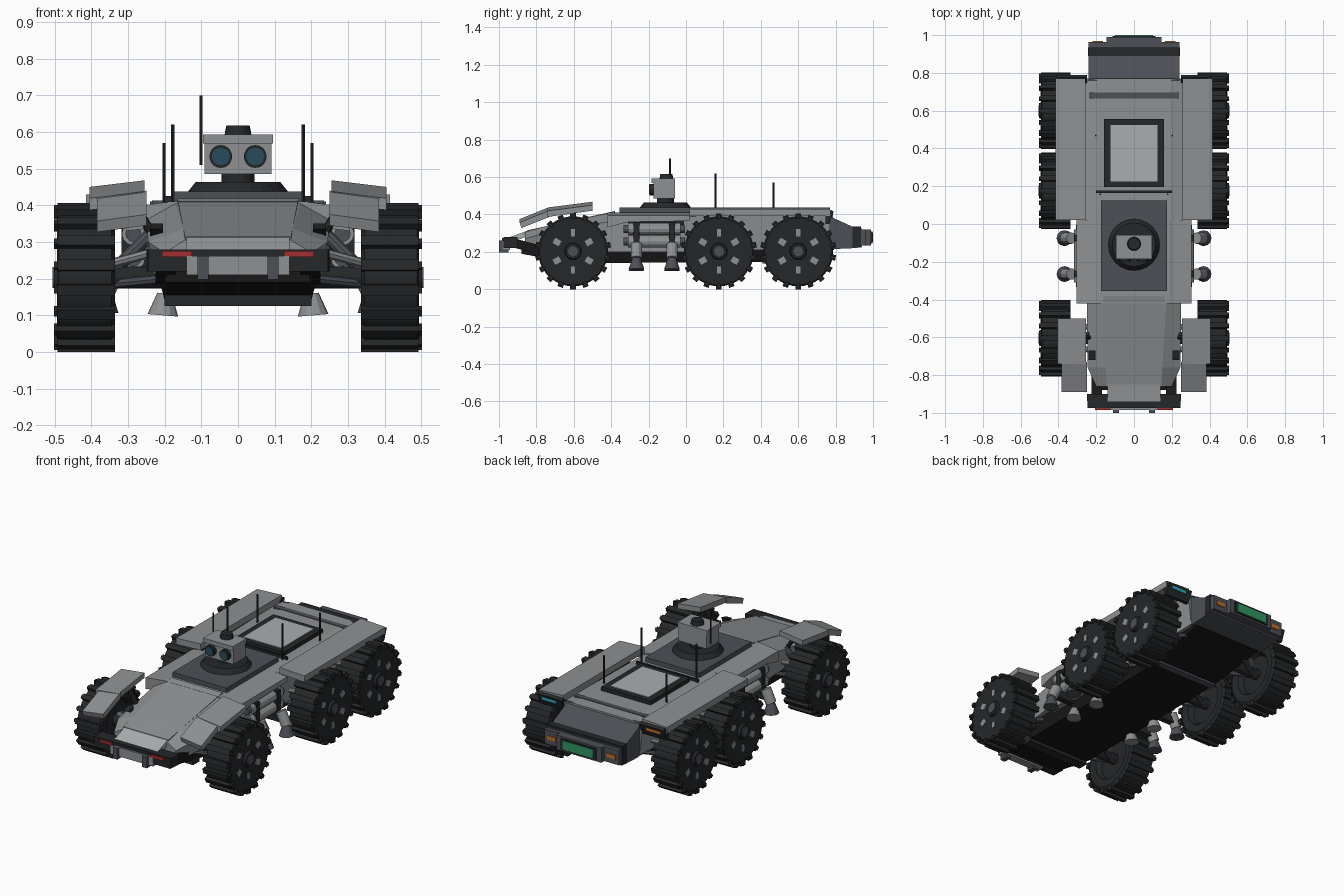
import bpy, bmesh
from math import pi
from mathutils import Matrix, Vector

if "Cube" in bpy.data.objects:
    bpy.data.objects.remove(bpy.data.objects["Cube"])

def mat(name, r, g, b):
    m = bpy.data.materials.new(name)
    m.diffuse_color = (r, g, b, 1)
    m.use_nodes = True
    m.node_tree.nodes["Principled BSDF"].inputs["Base Color"].default_value = m.diffuse_color
    return m

LIGHT = mat("light_grey", .27, .28, .29)
MID = mat("slate", .075, .08, .095)
DARK = mat("charcoal", .018, .02, .022)
BLACK = mat("black", .009, .009, .01)
PALE = mat("pale_panel", .40, .42, .43)
RED = mat("red", .35, .03, .03)
GREEN = mat("green", .03, .3, .13)
AMBER = mat("amber", .5, .16, .02)
BLUE = mat("blue", .03, .4, .55)
LENS = mat("lens", .02, .07, .11)

def finish(name, bm, m):
    bmesh.ops.recalc_face_normals(bm, faces=bm.faces)
    me = bpy.data.meshes.new(name)
    bm.to_mesh(me)
    bm.free()
    me.materials.append(m)
    ob = bpy.data.objects.new(name, me)
    bpy.context.collection.objects.link(ob)
    return ob

def both(fn, name, *args, **kw):
    """Build a part and its mirror image across x = 0."""
    ob = fn(name + "_right", *args, **kw)
    me = ob.data.copy()
    me.transform(Matrix.Diagonal((-1, 1, 1, 1)))
    me.flip_normals()
    bpy.context.collection.objects.link(bpy.data.objects.new(name + "_left", me))

def add_box(bm, x, y, z, mx=Matrix()):
    c = Vector((sum(x) / 2, sum(y) / 2, sum(z) / 2))
    s = Matrix.Diagonal((x[1] - x[0], y[1] - y[0], z[1] - z[0], 1))
    bmesh.ops.create_cube(bm, size=1, matrix=mx @ Matrix.Translation(c) @ s)

def box(name, x, y, z, m):
    bm = bmesh.new()
    add_box(bm, x, y, z)
    return finish(name, bm, m)

def loft(name, sections, m):
    """Join equal-length rings of 3D points and cap both ends."""
    bm = bmesh.new()
    rings = [[bm.verts.new(p) for p in s] for s in sections]
    n = len(rings[0])
    for a, b in zip(rings, rings[1:]):
        for i in range(n):
            bm.faces.new((a[i], a[(i + 1) % n], b[(i + 1) % n], b[i]))
    bm.faces.new(rings[0])
    bm.faces.new(rings[-1])
    return finish(name, bm, m)

def hull(name, stations, m):
    """Stations of (y, half profile (x, z) from top to bottom), mirrored in x."""
    return loft(name, [[(x, y, z) for x, z in h] + [(-x, y, z) for x, z in reversed(h)]
                       for y, h in stations], m)

def prism(name, yz, x0, x1, m, tilt=0):
    """Side profile stretched from x0 to x1; tilt drops the outer edge."""
    return loft(name, [[(x0, y, z) for y, z in yz], [(x1, y, z - tilt) for y, z in yz]], m)

def rod(name, a, b, r, m, r2=None, n=12):
    a, b = Vector(a), Vector(b)
    d = b - a
    bm = bmesh.new()
    mx = Matrix.Translation((a + b) / 2) @ d.to_track_quat('Z', 'Y').to_matrix().to_4x4()
    bmesh.ops.create_cone(bm, cap_ends=True, segments=n, radius1=r, radius2=r if r2 is None else r2,
                          depth=d.length, matrix=mx)
    return finish(name, bm, m)

# Hull: main tub, sloping nose, side shoulders and belly
hull("main_hull", [(-.42, [(.19, .41), (.25, .375), (.25, .2)]),
                   (.02, [(.19, .41), (.26, .39), (.25, .2)]),
                   (.77, [(.19, .41), (.26, .40), (.24, .22)])], LIGHT)
hull("nose", [(-.42, [(.17, .405), (.25, .36), (.25, .22)]),
              (-.76, [(.15, .335), (.245, .30), (.22, .21)]),
              (-.86, [(.145, .305), (.20, .27), (.18, .21)])], LIGHT)
loft("nose_panel", [[(-w, y, z), (w, y, z), (w, y, z - .02), (-w, y, z - .02)]
                    for w, y, z in ((.165, -.38, .418), (.145, -.85, .315))], LIGHT)
loft("nose_lip", [[(-.14, y, z), (.14, y, z), (.14, y, z - .03), (-.14, y, z - .03)]
                  for y, z in ((-.85, .312), (-.94, .28))], PALE)
both(prism, "shoulder", [(-.42, .41), (.02, .41), (.02, .38), (-.31, .375), (-.42, .345)],
     .18, .305, LIGHT, tilt=.015)
both(prism, "nose_vent", [(-.72, .335), (-.67, .35), (-.68, .315)], .205, .24, DARK)
hull("belly", [(-.88, [(.19, .23), (.2, .19)]), (-.62, [(.22, .22), (.2, .14)]),
               (.42, [(.22, .22), (.2, .145)]), (.79, [(.23, .24), (.22, .21)])], BLACK)
both(box, "side_recess", (.24, .285), (-.31, -.01), (.34, .39), DARK)
box("front_skid", (-.2, .2), (-.70, -.64), (.125, .2), DARK)
box("rear_skid", (-.2, .2), (.41, .45), (.138, .16), MID)

# Tail: sloping deck, rear block and lamps
hull("tail_block", [(.76, [(.24, .41), (.24, .22)]), (.79, [(.24, .38), (.24, .215)]),
                    (.90, [(.24, .33), (.24, .22)]), (.94, [(.24, .325), (.24, .225)])], MID)
box("tail_band", (-.243, .243), (.89, .935), (.225, .335), DARK)
box("tail_lip", (-.24, .24), (.935, .963), (.235, .32), MID)
box("tail_plate", (-.145, .145), (.96, .99), (.235, .32), MID)
box("tail_panel", (-.115, .115), (.98, .996), (.245, .31), DARK)
box("tail_screen", (-.1, .1), (.985, 1.0), (.252, .303), GREEN)
both(box, "tail_lamp", (.165, .22), (.95, .968), (.265, .288), AMBER)
both(prism, "fender_end", [(.745, .40), (.775, .425), (.79, .415), (.765, .35), (.745, .35)], .25, .41, DARK)
box("blue_strip", (.29, .385), (.775, .787), (.385, .402), BLUE)
box("amber_strip", (-.385, -.29), (.775, .787), (.385, .402), AMBER)

# Fenders
both(prism, "rear_fender", [(.02, .437), (.77, .437), (.77, .40), (.02, .40)], .256, .415, LIGHT, tilt=.008)
both(prism, "front_fender", [(-.50, .468), (-.74, .437), (-.74, .405), (-.50, .438)], .255, .405, LIGHT, tilt=.018)
both(prism, "front_fender_flap", [(-.73, .44), (-.89, .375), (-.88, .345), (-.73, .405)], .25, .385, LIGHT, tilt=.018)
both(rod, "fender_stay", (.22, -.6, .3), (.30, -.6, .43), .012, DARK, n=8)

# Bumper with lamps and tow prongs
both(prism, "bumper_arm", [(-.93, .275), (-.78, .235), (-.78, .185), (-.93, .225)], .17, .225, BLACK)
hull("bumper", [(-.975, [(.245, .28), (.245, .22)]), (-.90, [(.25, .28), (.25, .22)])], DARK)
box("bumper_plate", (-.14, .14), (-.985, -.94), (.21, .262), LIGHT)
both(box, "bumper_lamp", (.125, .207), (-.985, -.97), (.259, .275), RED)
both(box, "tow_prong", (.08, .11), (-1.0, -.95), (.197, .262), MID)

# Deck fittings: hatch, ribs and antennas
box("hatch_frame", (-.16, .16), (.195, .555), (.40, .432), DARK)
box("hatch_glass", (-.125, .125), (.225, .525), (.42, .436), PALE)
box("deck_seam", (-.2, .2), (.165, .178), (.40, .425), DARK)
box("deck_stripe", (-.235, .235), (.665, .695), (.40, .413), MID)
both(rod, "mid_antenna", (.178, .157, .40), (.178, .157, .62), .005, DARK, n=6)
both(rod, "rear_antenna", (.202, .468, .40), (.202, .468, .57), .005, DARK, n=6)

# Sensor turret
box("turret_base", (-.175, .175), (-.355, .125), (.40, .437), MID)
rod("turret_ring", (0, -.11, .435), (0, -.11, .464), .138, DARK, r2=.115, n=24)
rod("turret_neck", (0, -.11, .46), (0, -.11, .49), .045, DARK, n=16)
box("head", (-.092, .092), (-.175, -.06), (.485, .575), LIGHT)
box("head_cap", (-.096, .096), (-.185, -.058), (.568, .593), LIGHT)
rod("head_knob", (0, -.105, .59), (0, -.105, .617), .037, DARK, r2=.032, n=16)
both(rod, "eye_rim", (.047, -.16, .533), (.047, -.195, .533), .031, DARK, n=20)
both(rod, "eye_lens", (.047, -.18, .533), (.047, -.199, .533), .024, LENS, n=20)
rod("head_antenna", (-.101, -.085, .51), (-.101, -.085, .70), .005, DARK, n=6)

# Side tanks and downward nozzles
for i, z in enumerate((.322, .255)):
    both(rod, f"side_tank_{i}", (.285, -.31, z), (.285, -.03, z), .032, LIGHT)
    for j, y in enumerate((-.32, -.02)):
        both(rod, f"tank_cap_{i}{j}", (.285, y - .014, z), (.285, y + .014, z), .022, MID)
for i, y in enumerate((-.265, -.075)):
    both(box, f"tank_strap_{i}", (.25, .318), (y - .016, y + .016), (.205, .357), DARK)
    both(box, f"nozzle_bracket_{i}", (.22, .36), (y - .018, y + .018), (.18, .215), DARK)
    both(rod, f"outer_pod_{i}", (.33, y, .24), (.365, y, .165), .03, LIGHT)
    both(rod, f"outer_nozzle_{i}", (.365, y, .17), (.368, y, .108), .02, MID, r2=.042)
    both(rod, f"belly_nozzle_{i}", (.2, y, .16), (.205, y, .10), .02, LIGHT, r2=.042)

# Wheels: lathed tyre, lugs and light spoke slots, shared by all six
def wheel_meshes():
    prof = [(0, .37), (.11, .37), (.125, .34), (.17, .335), (.187, .345), (.187, .488), (.18, .493),
            (.045, .488), (.04, .502), (0, .502)]
    bm = bmesh.new()
    vs = [bm.verts.new((x, r, 0)) for r, x in prof]
    es = [bm.edges.new(p) for p in zip(vs, vs[1:])]
    bmesh.ops.spin(bm, geom=vs + es, axis=(1, 0, 0), cent=(0, 0, 0), angle=2 * pi, steps=36)
    bmesh.ops.remove_doubles(bm, verts=bm.verts, dist=1e-4)
    for i in range(18):
        mx = Matrix.Rotation(2 * pi * i / 18, 4, 'X')
        add_box(bm, (.335, .492), (-.015, .015), (.18, .203), mx)
        add_box(bm, (.48, .502), (-.009, .009), (.172, .198), mx)
    tyre = finish("tyre", bm, DARK)
    bm = bmesh.new()
    for i in range(6):
        w = .011 if i % 3 == 0 else .016
        add_box(bm, (.47, .494), (-w, w), (.08, .118), Matrix.Rotation(i * pi / 3, 4, 'X'))
    slots = finish("wheel_slots", bm, LIGHT)
    bm = bmesh.new()
    bmesh.ops.create_cone(bm, cap_ends=True, segments=16, radius1=.032, radius2=.028, depth=.02,
                          matrix=Matrix.Translation((.496, 0, 0)) @ Matrix.Rotation(pi / 2, 4, 'Y'))
    return tyre, slots, finish("wheel_hub", bm, MID)

protos = wheel_meshes()
for axle, y in (("front", -.604), ("middle", .176), ("rear", .60)):
    for side, ang in (("right", 0), ("left", pi)):
        for p in protos:
            ob = bpy.data.objects.new(f"{axle}_{side}_{p.name}", p.data)
            ob.location = (0, y, .203)
            ob.rotation_euler = (0, 0, ang)
            bpy.context.collection.objects.link(ob)
    # Axle and wishbone suspension
    both(rod, axle + "_axle", (.2, y, .203), (.38, y, .203), .03, DARK)
    for k, d in enumerate((-.09, .09)):
        both(rod, f"{axle}_lower_arm_{k}", (.2, y + d, .2), (.35, y, .185), .013, MID, n=8)
        both(rod, f"{axle}_upper_arm_{k}", (.2, y + d, .28), (.35, y, .24), .013, LIGHT, n=8)
    both(rod, axle + "_damper", (.23, y + .02, .33), (.34, y, .22), .018, MID, n=10)
for p in protos:
    bpy.data.objects.remove(p)
